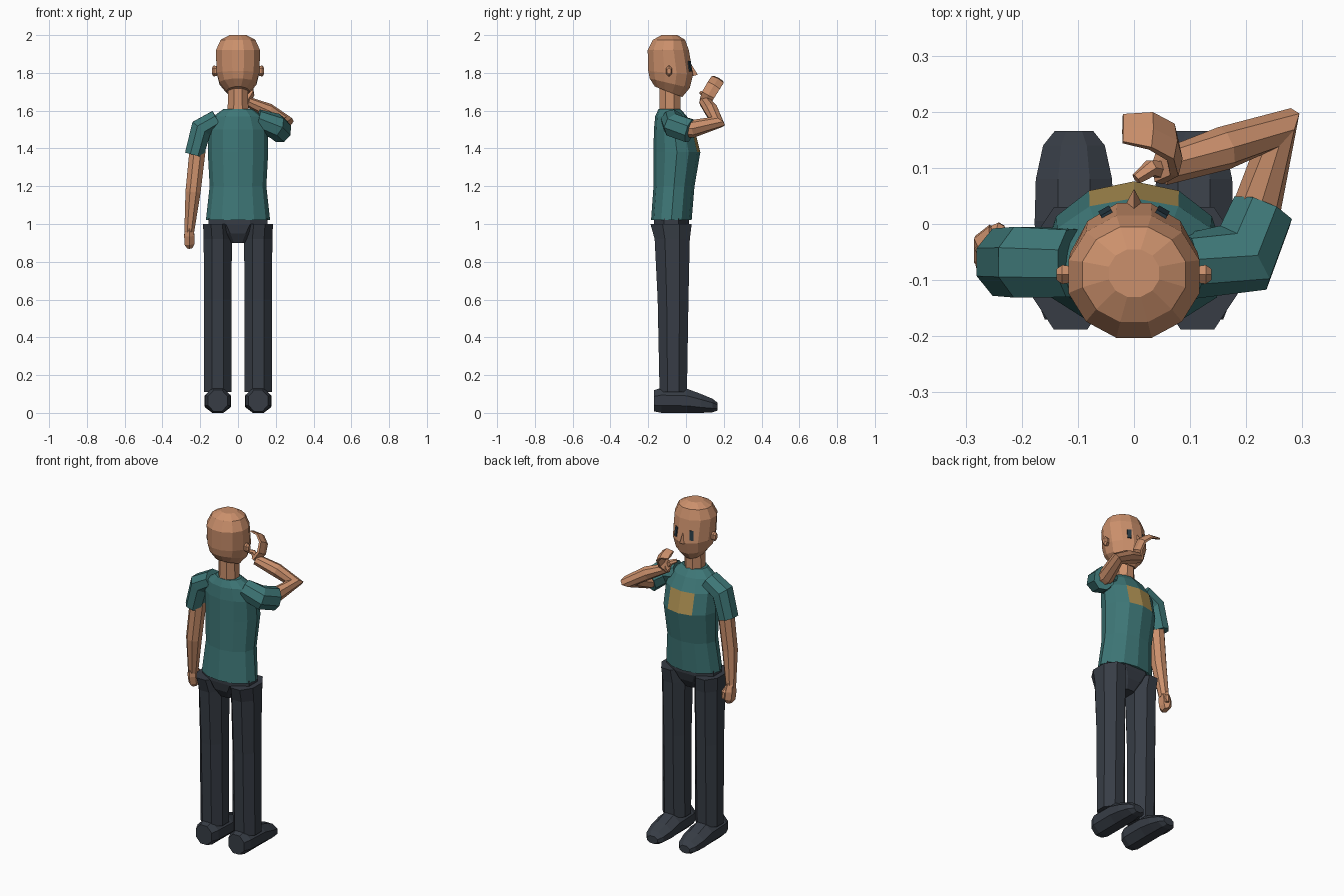
import bpy, bmesh, math
from mathutils import Vector

X, Y, Z = Vector((1, 0, 0)), Vector((0, 1, 0)), Vector((0, 0, 1))


def material(name, rgb):
    m = bpy.data.materials.new(name)
    m.diffuse_color = (*rgb, 1)
    return m


SKIN = material("skin", (0.60, 0.28, 0.15))
SHIRT = material("teal cloth", (0.048, 0.185, 0.185))
PANTS = material("charcoal cloth", (0.038, 0.046, 0.060))
PATCH = material("mustard patch", (0.42, 0.28, 0.085))
EYE = material("dark eye", (0.02, 0.04, 0.055))


def ring(c, a, b, u, v, n, half):
    """Polygon loop whose flat-to-flat extents are a along u and b along v."""
    off, k = (math.pi / n, 1 / math.cos(math.pi / n)) if half else (0, 1)
    return [Vector(c) + u * (a * k * math.cos(off + 2 * math.pi * i / n))
            + v * (b * k * math.sin(off + 2 * math.pi * i / n)) for i in range(n)]


def skin(name, loops, *mats):
    """Join successive loops with faces and cap both ends."""
    bm = bmesh.new()
    vs = [[bm.verts.new(p) for p in lp] for lp in loops]
    n = len(vs[0])
    for r, s in zip(vs, vs[1:]):
        for i in range(n):
            bm.faces.new((r[i], r[(i + 1) % n], s[(i + 1) % n], s[i]))
    bm.faces.new(vs[0])
    bm.faces.new(vs[-1])
    bmesh.ops.recalc_face_normals(bm, faces=bm.faces)
    me = bpy.data.meshes.new(name)
    bm.to_mesh(me)
    bm.free()
    ob = bpy.data.objects.new(name, me)
    bpy.context.collection.objects.link(ob)
    for m in mats:
        me.materials.append(m)
    return ob


def column(name, rows, n, half, *mats):
    """Upright loft; rows are (z, back y, front y, centre x, half width, front drop)."""
    loops = []
    for z, y0, y1, cx, rx, drop in rows:
        v = Vector((0, (y1 - y0) / 2, -drop / 2))
        loops.append(ring((cx, (y0 + y1) / 2, z), rx, 1, X, v, n, half))
    return skin(name, loops, *mats)


def tube(name, rows, ref, n, mat):
    """Limb along a path; rows are (x, y, z, radius along ref, radius across)."""
    pts = [Vector(r[:3]) for r in rows]
    loops = []
    for i, r in enumerate(rows):
        d = [(pts[j + 1] - pts[j]).normalized() for j in (i - 1, i) if 0 <= j < len(pts) - 1]
        t = sum(d, Vector()).normalized()
        u = Vector(ref) - t * t.dot(Vector(ref))
        u.normalize()
        loops.append(ring(pts[i], r[3], r[4], u, t.cross(u), n, True))
    return skin(name, loops, mat)


# Head, neck and nose
column("head", [
    (1.70, -0.165, -0.02, 0, 0.06, 0.055), (1.745, -0.192, 0.02, 0, 0.098, 0.05),
    (1.80, -0.2, 0.037, 0, 0.113, 0.02), (1.92, -0.203, 0.015, 0, 0.117, 0),
    (1.975, -0.175, -0.005, 0, 0.092, 0), (2.0, -0.13, -0.045, 0, 0.045, 0)], 12, True, SKIN)
column("neck", [(1.57, -0.14, -0.03, 0, 0.055, 0), (1.74, -0.14, -0.03, 0, 0.053, 0)], 8, True, SKIN)
tip = Vector((0, 0.063, 1.79))
base = [Vector(p) for p in ((-0.02, 0.025, 1.78), (0.02, 0.025, 1.78), (0, 0.025, 1.85))]
skin("nose", [base, [tip.lerp(p, 0.05) for p in base]], SKIN)

# Shirt body, with the patch on its front chest faces
torso = column("shirt", [
    (1.02, -0.185, 0.03, 0, 0.17, 0), (1.2, -0.172, 0.045, 0, 0.15, 0),
    (1.38, -0.172, 0.076, 0, 0.16, 0), (1.5, -0.17, 0.046, 0, 0.158, 0),
    (1.57, -0.163, 0.005, 0, 0.13, 0), (1.61, -0.145, -0.03, 0, 0.075, 0)], 12, False, SHIRT, PATCH)
for f in torso.data.polygons:
    c = f.center
    if 1.39 < c.z < 1.49 and abs(c.x) < 0.07 and c.y > 0:
        f.material_index = 1

# Pelvis
column("pelvis", [(0.9, -0.13, -0.03, 0, 0.05, 0), (0.95, -0.16, 0.0, 0, 0.1, 0),
                  (1.0, -0.17, 0.015, 0, 0.155, 0), (1.03, -0.17, 0.015, 0, 0.155, 0)], 8, True, PANTS)

# Mirrored parts: legs, shoes, ears and eyes
for side, s in (("left", -1), ("right", 1)):
    column(side + "_leg", [
        (0.11, -0.14, 0.005, s * 0.107, 0.073, 0), (0.6, -0.15, 0.013, s * 0.107, 0.072, 0),
        (0.92, -0.166, 0.02, s * 0.107, 0.075, 0), (1.0, -0.188, 0.03, s * 0.113, 0.072, 0)],
        8, True, PANTS)
    skin(side + "_shoe", [
        ring((s * 0.107, y, (z0 + z1) / 2), w, (z1 - z0) / 2, X, Z, 8, True)
        for y, w, z0, z1 in ((-0.17, 0.052, 0.008, 0.12), (-0.13, 0.068, 0, 0.133),
                             (0.005, 0.07, 0, 0.128), (0.08, 0.068, 0, 0.1),
                             (0.14, 0.055, 0.003, 0.075), (0.166, 0.034, 0.012, 0.055))], PANTS)
    skin(side + "_ear", [ring((s * x, -0.09, 1.81), r, r * 1.5, Y, Z, 6, True)
                         for x, r in ((0.1, 0.013), (0.128, 0.017), (0.138, 0.01))], SKIN)
    bpy.ops.mesh.primitive_cube_add(size=1, location=(s * 0.05, 0.02, 1.835),
                                    rotation=(math.radians(9), 0, -s * math.radians(30)))
    eye = bpy.context.object
    eye.name = side + "_eye"
    eye.scale = (0.022, 0.009, 0.055)
    eye.data.materials.append(EYE)

# Hanging arm
tube("left_sleeve", [(-0.11, -0.07, 1.555, 0.05, 0.06), (-0.195, -0.068, 1.505, 0.058, 0.063),
                     (-0.232, -0.068, 1.365, 0.05, 0.06)], (-1, 0, 0.3), 8, SHIRT)
tube("left_arm", [(-0.21, -0.07, 1.43, 0.043, 0.045), (-0.238, -0.075, 1.17, 0.04, 0.042),
                  (-0.258, -0.055, 0.96, 0.026, 0.028)], X, 8, SKIN)
tube("left_hand", [(-0.258, -0.056, 0.985, 0.02, 0.026), (-0.258, -0.048, 0.94, 0.027, 0.038),
                   (-0.257, -0.042, 0.895, 0.026, 0.036), (-0.255, -0.038, 0.873, 0.014, 0.022)], X, 6, SKIN)
tube("left_thumb", [(-0.25, -0.04, 0.965, 0.012, 0.012), (-0.242, -0.01, 0.94, 0.012, 0.012),
                    (-0.24, -0.008, 0.905, 0.009, 0.009)], X, 6, SKIN)

# Raised arm
tube("right_sleeve", [(0.1, -0.075, 1.55, 0.055, 0.055), (0.195, -0.06, 1.52, 0.066, 0.062),
                      (0.228, 0.022, 1.493, 0.055, 0.062)], (1, -0.3, 0), 8, SHIRT)
tube("right_arm", [(0.21, -0.02, 1.505, 0.04, 0.045), (0.222, 0.04, 1.505, 0.038, 0.044),
                   (0.254, 0.165, 1.54, 0.05, 0.032), (0.16, 0.135, 1.6, 0.036, 0.036),
                   (0.05, 0.1, 1.648, 0.03, 0.024)], (0.64, 0.76, -0.11), 8, SKIN)

# Raised hand: palm and fingers curl up and inward
tube("right_hand", [(0.045, 0.1, 1.645, 0.03, 0.014), (0.072, 0.118, 1.685, 0.036, 0.013),
                    (0.066, 0.146, 1.732, 0.037, 0.011), (0.03, 0.166, 1.762, 0.036, 0.009),
                    (-0.02, 0.17, 1.768, 0.028, 0.006)], (0, 0.87, -0.48), 6, SKIN)
tube("right_thumb", [(0.055, 0.095, 1.655, 0.016, 0.016), (0.03, 0.1, 1.685, 0.014, 0.014),
                     (0.004, 0.08, 1.695, 0.009, 0.009)], Y, 6, SKIN)
